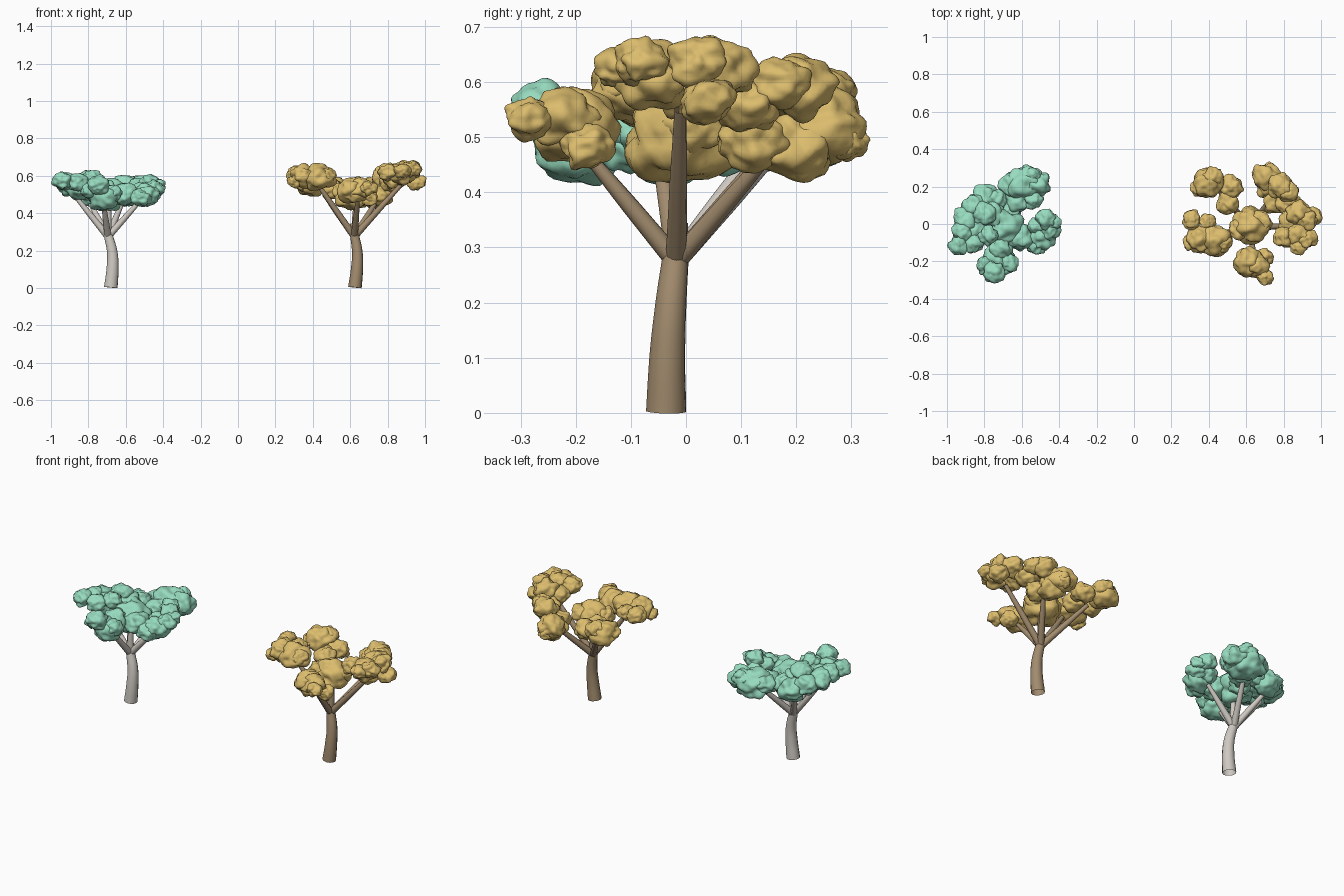
import bpy, bmesh
from mathutils import Vector, noise

cube = bpy.data.objects.get("Cube")
if cube:
    bpy.data.objects.remove(cube)


def material(name, colour):
    mat = bpy.data.materials.new(name)
    mat.use_nodes = True
    mat.diffuse_color = (*colour, 1)
    bsdf = mat.node_tree.nodes["Principled BSDF"]
    bsdf.inputs["Base Color"].default_value = (*colour, 1)
    bsdf.inputs["Roughness"].default_value = 0.9
    return mat


def select_only(obj):
    bpy.ops.object.select_all(action="DESELECT")
    obj.select_set(True)
    bpy.context.view_layer.objects.active = obj


def limb(name, points, radii, mat):
    """Tapered round tube through the given points, open at the ends."""
    curve = bpy.data.curves.new(name, "CURVE")
    curve.dimensions = "3D"
    curve.bevel_depth = 1
    curve.bevel_resolution = 4
    curve.resolution_u = 6
    spline = curve.splines.new("BEZIER")
    spline.bezier_points.add(len(points) - 1)
    for knot, point, radius in zip(spline.bezier_points, points, radii):
        knot.co = point
        knot.radius = radius
        knot.handle_left_type = knot.handle_right_type = "AUTO"
    obj = bpy.data.objects.new(name, curve)
    bpy.context.collection.objects.link(obj)
    curve.materials.append(mat)
    select_only(obj)
    bpy.ops.object.convert(target="MESH")
    bpy.ops.object.shade_smooth_by_angle()


def foliage(name, clumps, mat):
    """Group of lumpy, slightly flattened leaf balls."""
    bm = bmesh.new()
    for x, y, z, radius in clumps:
        centre = Vector((x, y, z))
        ball = bmesh.ops.create_icosphere(bm, subdivisions=4, radius=1)
        for vert in ball["verts"]:
            way = vert.co.normalized()
            seed = way + centre * 40
            lump = 0.28 * noise.noise(seed * 1.4) + 0.15 * noise.noise(seed * 2.8)
            way.z *= 0.85
            vert.co = centre + way * radius * (1 + lump)
    mesh = bpy.data.meshes.new(name)
    bm.to_mesh(mesh)
    bm.free()
    mesh.materials.append(mat)
    obj = bpy.data.objects.new(name, mesh)
    bpy.context.collection.objects.link(obj)
    select_only(obj)
    bpy.ops.object.shade_smooth_by_angle(angle=1.2)


def tree(name, trunk, bark, leaves, boughs):
    limb(name + "_trunk", trunk, (.037, .033, .029, .024, .016), bark)
    fork = Vector(trunk[-2]) - Vector((0, 0, .015))
    for part, (tip, clumps) in boughs.items():
        limb(f"{name}_{part}_branch", (fork, fork.lerp(Vector(tip), .5), tip),
             (.019, .016, .011), bark)
        foliage(f"{name}_{part}_foliage", clumps, leaves)


tan_bark = material("tan bark", (.36, .26, .155))
pale_bark = material("pale grey bark", (.62, .58, .53))
gold_leaves = material("golden leaves", (.72, .51, .155))
mint_leaves = material("mint leaves", (.31, .71, .52))

# Golden tree: separate tufts on spreading branches
gold_boughs = {
    "centre": ((.63, -.01, .48), [
        (.62, -.01, .505, .10), (.67, .01, .52, .06), (.56, -.03, .52, .055)]),
    "right": ((.43, -.06, .55), [
        (.31, .02, .61, .052), (.35, -.08, .60, .068), (.43, -.09, .59, .082),
        (.47, -.10, .60, .05), (.39, .01, .60, .045), (.30, -.10, .57, .038)]),
    "right_rear": ((.46, .17, .50), [
        (.39, .22, .56, .08), (.42, .25, .58, .055), (.52, .20, .54, .06),
        (.50, .11, .53, .058), (.35, .19, .56, .045)]),
    "front": ((.64, -.18, .47), [
        (.61, -.20, .52, .078), (.65, -.22, .53, .065),
        (.70, -.285, .535, .043), (.70, -.18, .48, .045)]),
    "left_rear": ((.75, .16, .48), [
        (.71, .25, .52, .078), (.73, .20, .49, .075), (.78, .20, .59, .068),
        (.76, .12, .495, .065), (.83, .17, .60, .052), (.72, .29, .49, .04),
        (.82, .11, .56, .06)]),
    "left": ((.87, -.01, .55), [
        (.88, .06, .62, .065), (.93, .02, .635, .055), (.83, .01, .585, .06),
        (.80, -.07, .62, .055), (.88, -.06, .61, .068), (.93, -.08, .635, .05),
        (.95, .04, .565, .05), (.88, -.12, .625, .045)]),
}
tree("gold", [(.625, -.036, .003), (.636, -.034, .10), (.638, -.028, .19),
              (.622, -.018, .29), (.615, -.012, .345)],
     tan_bark, gold_leaves, gold_boughs)

# Mint tree: a fuller crown joined along the right side
mint_boughs = {
    "centre": ((-.69, -.02, .48), [
        (-.70, -.02, .505, .10), (-.61, -.07, .50, .07), (-.76, .05, .525, .075),
        (-.67, .06, .49, .06)]),
    "left_rear": ((-.61, .17, .48), [
        (-.59, .21, .515, .10), (-.52, .21, .53, .072), (-.62, .13, .50, .07),
        (-.66, .21, .53, .06), (-.55, .26, .555, .05), (-.54, .13, .54, .05)]),
    "right_rear": ((-.80, .12, .47), [
        (-.79, .14, .50, .072), (-.85, .09, .53, .068), (-.74, .13, .52, .058),
        (-.80, .05, .58, .06)]),
    "right": ((-.87, -.01, .49), [
        (-.90, .02, .55, .065), (-.92, -.04, .57, .055), (-.84, -.03, .54, .07),
        (-.94, -.115, .575, .052), (-.86, -.10, .565, .055),
        (-.78, -.06, .585, .05)]),
    "front": ((-.72, -.17, .46), [
        (-.72, -.19, .485, .083), (-.75, -.26, .55, .058),
        (-.67, -.21, .51, .05), (-.79, -.22, .52, .05), (-.71, -.13, .52, .06)]),
    "left": ((-.52, -.02, .47), [
        (-.47, .03, .565, .052), (-.49, -.07, .50, .07), (-.45, -.03, .53, .055),
        (-.52, -.11, .485, .055), (-.51, -.01, .52, .05), (-.43, .01, .55, .04)]),
}
tree("mint", [(-.68, -.036, .003), (-.671, -.034, .10), (-.672, -.028, .19),
              (-.695, -.018, .29), (-.703, -.012, .345)],
     pale_bark, mint_leaves, mint_boughs)
